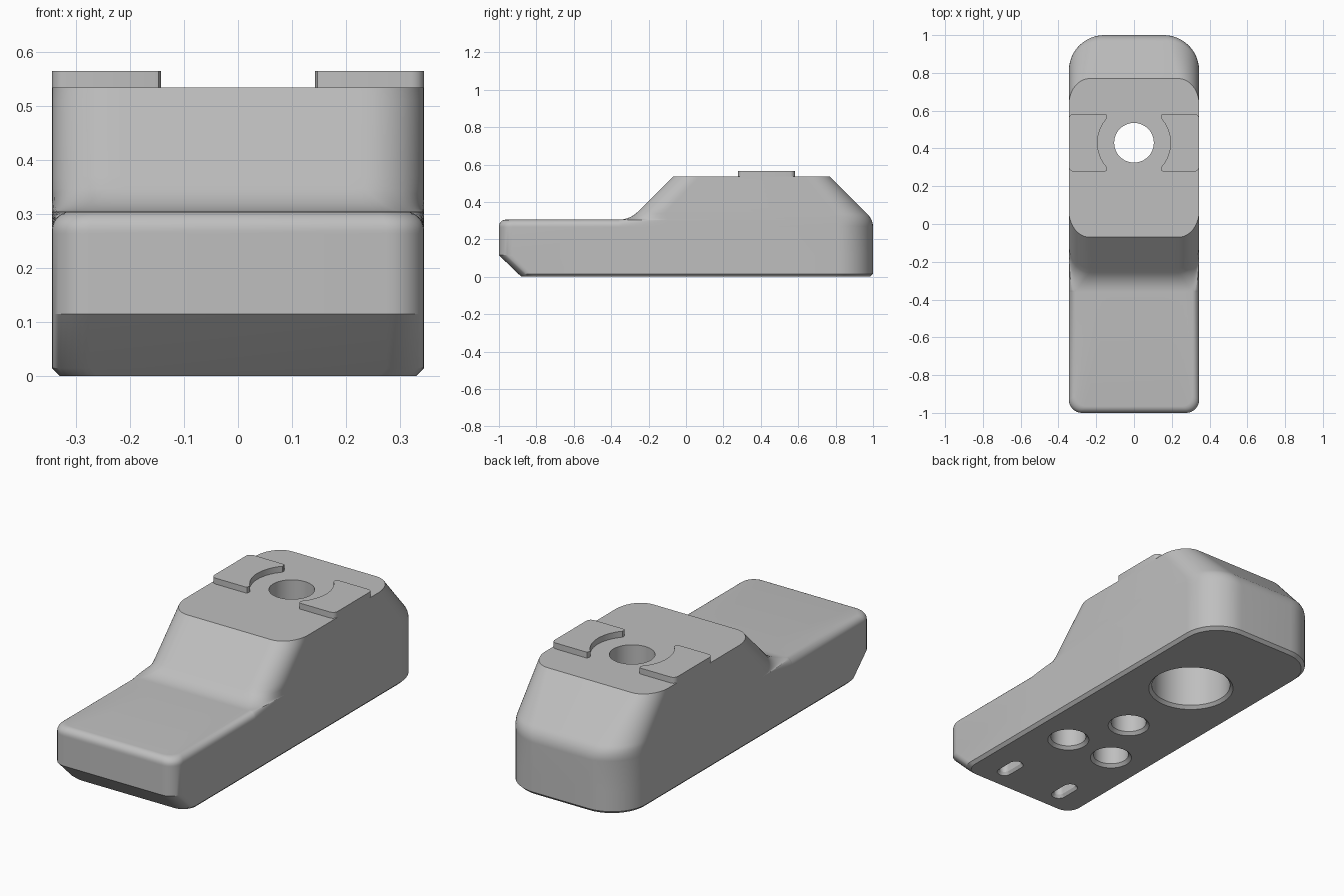
import bpy, bmesh, math

if "Cube" in bpy.data.objects:
    bpy.data.objects.remove(bpy.data.objects["Cube"])

W = 0.345          # half width
DECK, TOP = 0.305, 0.535
HALF = math.pi / 2

grey = bpy.data.materials.new("plain_grey")
grey.diffuse_color = (0.52, 0.52, 0.52, 1)
grey.use_nodes = True
grey.node_tree.nodes["Principled BSDF"].inputs["Base Color"].default_value = grey.diffuse_color


def loft(name, rings):
    """Skin a stack of closed rings with equal point counts and cap the ends."""
    bm = bmesh.new()
    rows = [[bm.verts.new(p) for p in r] for r in rings]
    n = len(rows[0])
    for a, b in zip(rows, rows[1:]):
        for i in range(n):
            j = (i + 1) % n
            bm.faces.new((a[i], a[j], b[j], b[i]))
    bm.faces.new(rows[0][::-1])
    bm.faces.new(rows[-1])
    bmesh.ops.remove_doubles(bm, verts=bm.verts, dist=0.0002)
    bmesh.ops.recalc_face_normals(bm, faces=bm.faces)
    me = bpy.data.meshes.new(name)
    bm.to_mesh(me)
    bm.free()
    me.materials.append(grey)
    ob = bpy.data.objects.new(name, me)
    bpy.context.collection.objects.link(ob)
    return ob


def smooth(ob):
    bpy.ops.object.select_all(action='DESELECT')
    ob.select_set(True)
    bpy.context.view_layer.objects.active = ob
    bpy.ops.object.shade_smooth_by_angle(angle=math.radians(25))


def arc(cx, cy, rx, ry, a0, a1, n):
    return [(cx + rx * math.cos(a0 + (a1 - a0) * k / n),
             cy + ry * math.sin(a0 + (a1 - a0) * k / n)) for k in range(n + 1)]


def outline(z, front, shoulder, back, w):
    """Plan outline at one height: nose points, shoulder arc, back corner, mirrored."""
    ys, rx, ry = shoulder
    y1, bx, by = back
    half = (front + arc(w - rx, ys + ry, rx, ry, -HALF, 0, 10)
            + arc(w - bx, y1 - by, bx, by, 0, HALF, 12))
    return [(x, y, z) for x, y in half] + [(-x, y, z) for x, y in reversed(half)]


def back_at(z):
    """Back end: vertical wall, small bend, then a 45 degree slope."""
    r, z0 = 0.10, 0.264
    if z <= z0:
        return (1.0, 0.19, 0.19)
    if z < z0 + r * math.sin(math.pi / 4):
        y = 1 - r + math.sqrt(r * r - (z - z0) ** 2)
    else:
        y = 1.305 - z
    t = (z - z0) / (TOP - z0)
    return (y, 0.19 - 0.08 * t, 0.19 - 0.05 * t)


def low_ring(z, y0, w=W, inset=0.0, back=None):
    r = 0.07 - inset * 0.4
    front = arc(w - inset - r, y0 + r, r, r, -HALF, 0, 8)
    return outline(z, front, (-0.36, inset, 0.26), back or back_at(z), w)


def ramp_ring(z, y0, rx, ry):
    front = [((W - rx) * (0.4 + 0.06 * k), y0) for k in range(9)]
    return outline(z, front, (y0, rx, ry), back_at(z), W)


# Body: chamfered foot, straight walls, rounded low deck, ramp up to the top
rings = [low_ring(0, -0.88, W - 0.015, back=(0.985, 0.18, 0.18)),
         low_ring(0.015, -0.896), low_ring(0.115, -1), low_ring(0.264, -1)]
for k in range(7):
    a = HALF * k / 6
    d = 0.035 * (1 - math.cos(a))
    rings.append(low_ring(0.27 + 0.035 * math.sin(a), -1 + d, inset=d))
for k in range(9):
    a = math.pi / 4 * k / 8
    t = k / 8
    rings.append(ramp_ring(DECK + 0.145 * (1 - math.cos(a)), -0.36 + 0.145 * math.sin(a),
                           0.035 + 0.075 * t, 0.26 - 0.11 * t))
for k in range(1, 9):
    z = 0.3475 + (TOP - 0.3475) * k / 8
    rings.append(ramp_ring(z, -0.07 - (TOP - z), 0.11, 0.15 - 0.01 * k / 8))
body = loft("body", rings)


# Openings in the underside, each with a chamfered mouth
def cutter(name, x, y, levels, length=0.0):
    def slot(z, r):
        pts = (arc(x, y + length / 2, r, r, 0, math.pi, 24)
               + arc(x, y - length / 2, r, r, math.pi, 2 * math.pi, 24))
        return [(px, py, z) for px, py in pts]
    ob = loft(name, [slot(z, r) for z, r in levels])
    ob.hide_render = True
    ob.hide_set(True)
    return ob


def blind(r, depth, chamfer=0.015):
    return [(-0.015, r + 2 * chamfer), (0.015, r), (depth, r)]


cutters = [cutter("main_bore_cutter", 0, 0.43,
                  blind(0.19, 0.36) + [(0.36, 0.105), (0.7, 0.105)])]
for x, y in ((0, -0.04), (0.135, -0.335), (-0.135, -0.335)):
    cutters.append(cutter("socket_cutter", x, y, blind(0.085, 0.2)))
for s in (1, -1):
    cutters.append(cutter("slot_cutter", 0.172 * s, -0.73, blind(0.026, 0.1, 0.01), 0.085))

bpy.context.view_layer.objects.active = body
for c in cutters:
    m = body.modifiers.new(c.name, 'BOOLEAN')
    m.operation = 'DIFFERENCE'
    m.solver = 'EXACT'
    m.object = c
    bpy.ops.object.modifier_apply(modifier=m.name)
for c in cutters:
    bpy.data.objects.remove(c)
smooth(body)

# Raised locating tabs with a curved inner edge either side of the bore
for side, label in ((1, "right"), (-1, "left")):
    cy, r = 0.43, 0.025
    half_angle = math.radians(42)
    plan = arc(0, cy, 0.193, 0.193, half_angle, -half_angle, 16)
    plan += [(0.143, cy - 0.140), (0.147, cy - 0.150), (0.155, cy - 0.152)]
    plan += arc(W - r, cy - 0.152 + r, r, r, -HALF, 0, 5)
    plan += arc(W - r, cy + 0.152 - r, r, r, 0, HALF, 5)
    plan += [(0.155, cy + 0.152), (0.147, cy + 0.150), (0.143, cy + 0.140)]
    tab = loft(label + "_tab", [[(side * x, y, z) for x, y in plan]
                                for z in (TOP - 0.005, 0.565)])
    smooth(tab)
